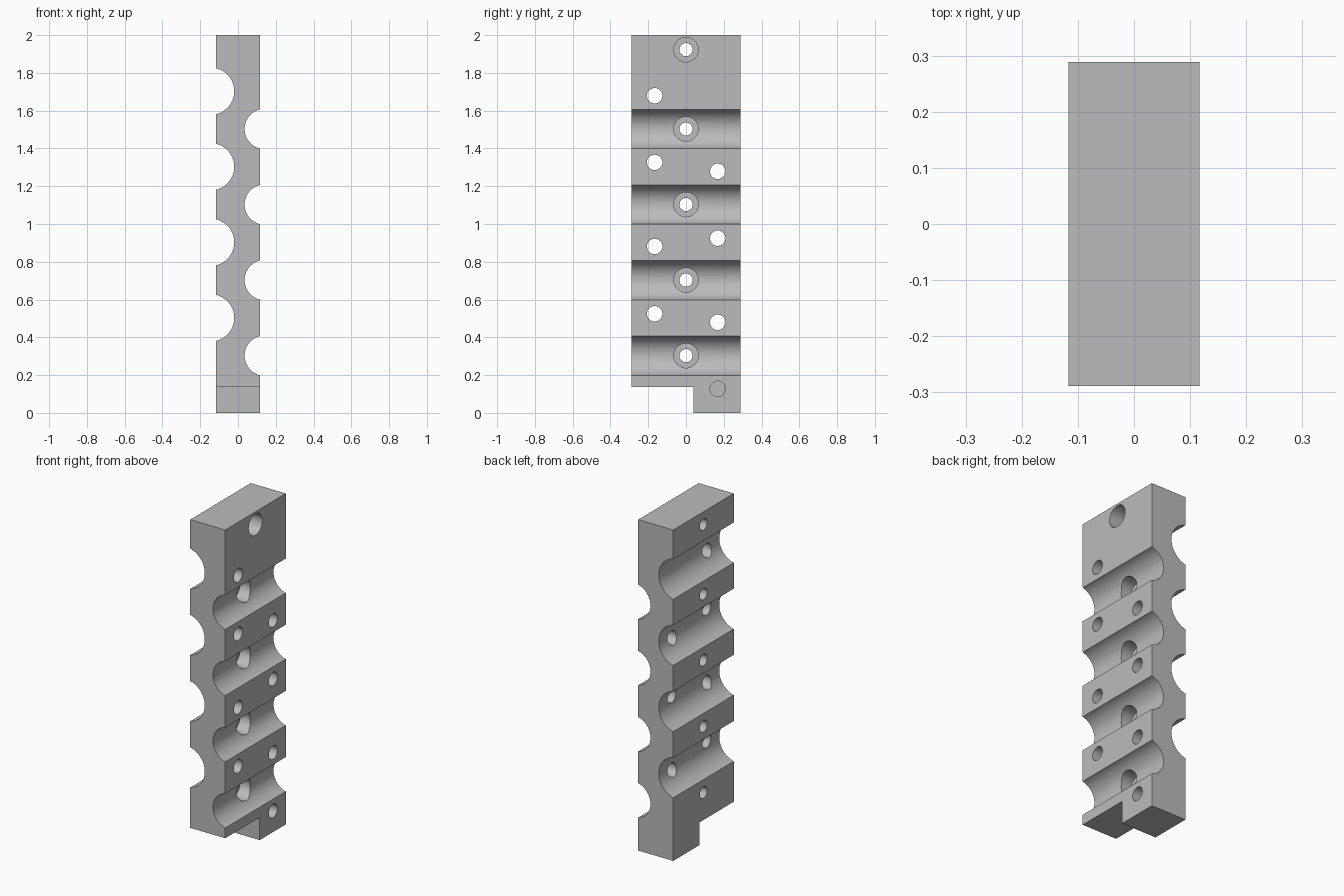
import bpy, bmesh, math
from mathutils import Matrix, Vector

if "Cube" in bpy.data.objects:
    bpy.data.objects.remove(bpy.data.objects["Cube"], do_unlink=True)

HX, HY, TOP = 0.117, 0.289, 2.0
PITCH = 0.4

grey = bpy.data.materials.new("plain grey")
grey.use_nodes = True
colour = (0.5, 0.5, 0.5, 1)
grey.diffuse_color = colour
grey.node_tree.nodes["Principled BSDF"].inputs["Base Color"].default_value = colour


def make_object(name, bm):
    bmesh.ops.recalc_face_normals(bm, faces=bm.faces)
    mesh = bpy.data.meshes.new(name)
    bm.to_mesh(mesh)
    bm.free()
    mesh.materials.append(grey)
    obj = bpy.data.objects.new(name, mesh)
    bpy.context.collection.objects.link(obj)
    return obj


def groove(side, radius, centre_x, centre_z, steps=28):
    """Arc points of one groove, from its low lip to its high lip."""
    half = math.acos((centre_x - HX) / radius)
    for i in range(steps + 1):
        a = half * (2 * i / steps - 1)
        yield (side * (centre_x - radius * math.cos(a)),
               centre_z + radius * math.sin(a))


def add_drill(bm, radius, y, z, x0, x1):
    """Cylinder along x, used to drill a hole."""
    place = Matrix.Translation(((x0 + x1) / 2, y, z)) @ Matrix.Rotation(math.pi / 2, 4, "Y")
    bmesh.ops.create_cone(bm, cap_ends=True, segments=40, radius1=radius,
                          radius2=radius, depth=x1 - x0, matrix=place)


# Block with staggered grooves: side profile pulled along y
left = [p for k in range(4) for p in groove(1, 0.107, 0.142, 0.303 + PITCH * k)]
right = [p for k in range(4) for p in groove(-1, 0.125, 0.145, 0.503 + PITCH * k)]
outline = [(HX, 0)] + left + [(HX, TOP), (-HX, TOP)] + right[::-1] + [(-HX, 0)]
bm = bmesh.new()
face = bm.faces.new([bm.verts.new((x, -HY, z)) for x, z in outline])
pulled = bmesh.ops.extrude_face_region(bm, geom=[face])["geom"]
bmesh.ops.translate(bm, vec=Vector((0, 2 * HY, 0)),
                    verts=[v for v in pulled if isinstance(v, bmesh.types.BMVert)])
block = make_object("grooved_block", bm)

# Corner notch under the front
bm = bmesh.new()
bmesh.ops.create_cube(bm, size=1, matrix=Matrix.Translation((0, -0.46, -0.363)))
notch = make_object("notch_cutter", bm)

# Counterbores on the centre line
centre_heights = [0.303 + PITCH * k for k in range(4)] + [1.923]
bm = bmesh.new()
for z in centre_heights:
    add_drill(bm, 0.065, 0, z, -0.03, 0.3)
counterbores = make_object("counterbore_cutter", bm)

# Bolt holes, then side holes that open into the opposite grooves
bm = bmesh.new()
for z in centre_heights:
    add_drill(bm, 0.035, 0, z, -0.3, 0.3)
for z in (0.525, 0.881, 1.326, 1.679):
    add_drill(bm, 0.041, -0.166, z, -0.2, 0.3)
for z in (0.48, 0.925, 1.279):
    add_drill(bm, 0.041, 0.168, z, -0.2, 0.3)
add_drill(bm, 0.041, 0.168, 0.127, -0.02, 0.3)
holes = make_object("hole_cutter", bm)

# Cut everything, then bake the result
bpy.context.view_layer.objects.active = block
cutters = (notch, counterbores, holes)
for cutter in cutters:
    cutter.hide_render = True
    cut = block.modifiers.new(cutter.name, "BOOLEAN")
    cut.operation = "DIFFERENCE"
    cut.solver = "EXACT"
    cut.object = cutter
    bpy.ops.object.modifier_apply(modifier=cut.name)
for cutter in cutters:
    bpy.data.objects.remove(cutter, do_unlink=True)

for obj in bpy.context.selected_objects:
    obj.select_set(False)
block.select_set(True)
bpy.ops.object.shade_smooth_by_angle(angle=math.radians(30))
